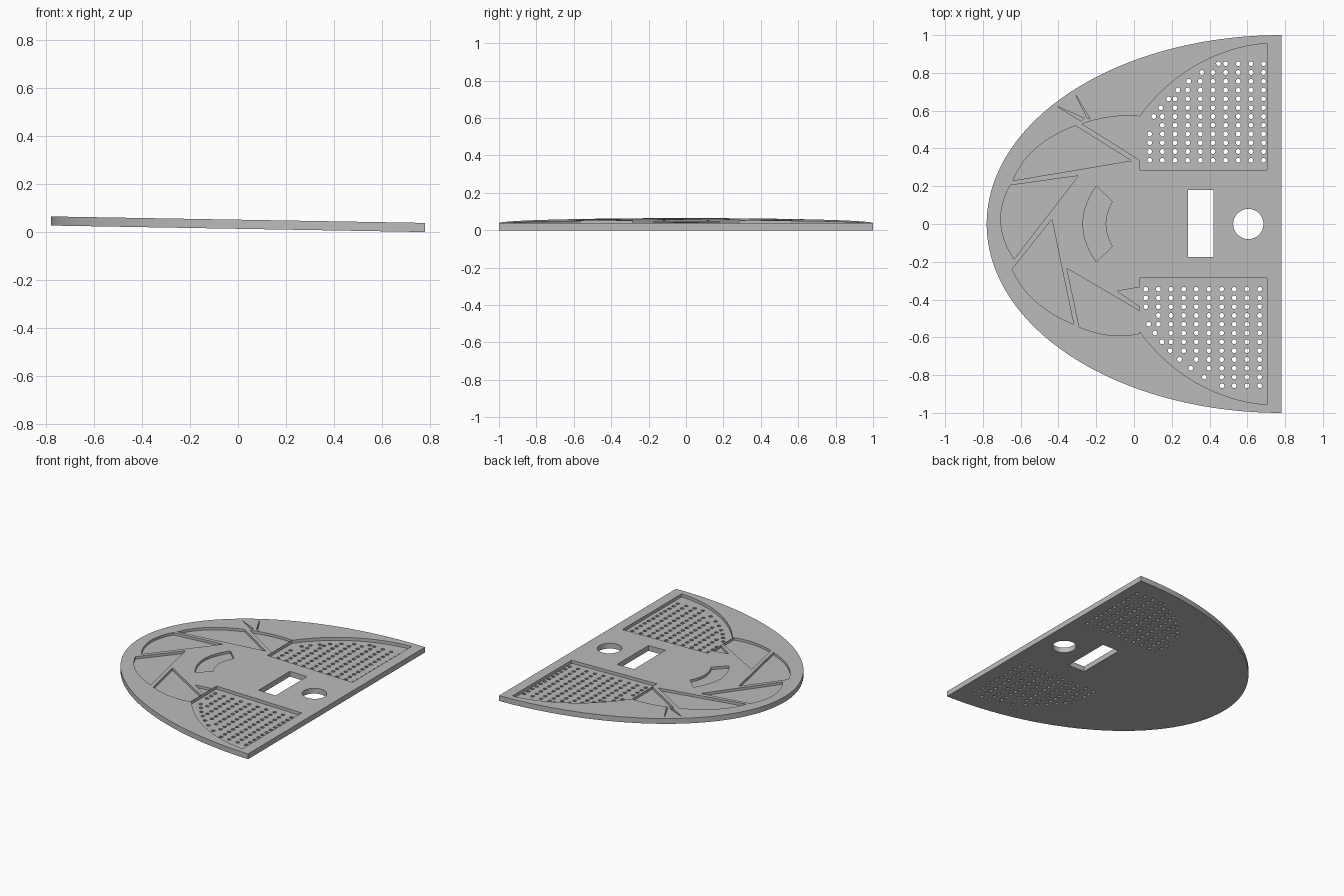
import bpy, bmesh, math
from mathutils import Vector

if "Cube" in bpy.data.objects:
    bpy.data.objects.remove(bpy.data.objects["Cube"])

THICK, SLOPE = 0.038, 0.0173
EDGE = 0.78                      # straight edge of the plate
BLADE_Z, GRILLE_Z = 0.02, 0.016  # recess floor heights

grey = bpy.data.materials.new("plain grey")
grey.use_nodes = True
grey.diffuse_color = (0.5, 0.5, 0.5, 1)
grey.node_tree.nodes["Principled BSDF"].inputs["Base Color"].default_value = (0.5, 0.5, 0.5, 1)

bm = bmesh.new()


def ring(outline, z):
    """Closed loop of edges at one height."""
    verts = [bm.verts.new((x, y, z)) for x, y in outline]
    edges = [bm.edges.new((verts[i - 1], verts[i])) for i in range(len(verts))]
    return verts, edges


def wall(outline, z0, z1):
    """Upright wall following an outline; returns its lower and upper edges."""
    low, low_edges = ring(outline, z0)
    high, high_edges = ring(outline, z1)
    for i in range(len(low)):
        bm.faces.new((low[i - 1], low[i], high[i], high[i - 1]))
    return low_edges, high_edges


def fill(edges):
    """Flat face bounded by the first loop, open at any loops inside it."""
    bmesh.ops.triangle_fill(bm, use_beauty=True, edges=edges, normal=(0, 0, 1))


def ellipse(cx, cy, a, b, start, end, n):
    steps = [math.radians(start + (end - start) * i / n) for i in range(n + 1)]
    return [(cx + a * math.cos(t), cy + b * math.sin(t)) for t in steps]


def circle(x, y, r, n):
    return ellipse(x, y, r, r, 0, 360, n)[:-1]


def bow(a, via, b, n=14):
    """Curve from a to b passing through via."""
    a, via, b = Vector(a), Vector(via), Vector(b)
    c = 2 * via - (a + b) / 2
    steps = [i / n for i in range(n + 1)]
    return [tuple(a * (1 - t) ** 2 + c * 2 * t * (1 - t) + b * t * t) for t in steps]


# Half-elliptical rim
bottom, top = wall(ellipse(EDGE, 0, 1.56, 1, 90, 270, 96), 0, THICK)

# Fan of curved blade recesses, two thin slits and the arched recess
blades = [
    bow((-0.64, 0.23), (-0.52, 0.40), (-0.31, 0.52)) + [(-0.015, 0.335)],
    bow((-0.635, -0.185), (-0.705, 0.01), (-0.655, 0.205)) + [(-0.295, 0.255)],
    bow((-0.32, -0.53), (-0.52, -0.41), (-0.645, -0.24)) + [(-0.435, 0.025)],
    bow((0.028, -0.58), (-0.13, -0.588), (-0.29, -0.545)) + [(-0.355, -0.235), (0.028, -0.46)],
    bow((-0.275, 0.53), (-0.12, 0.567), (0.028, 0.57)) + [(0.028, 0.34)],
    [(-0.09, -0.355), (0.028, -0.335), (0.028, -0.435)],
    [(-0.41, 0.625), (-0.28, 0.545), (-0.265, 0.56)],
    [(-0.315, 0.695), (-0.25, 0.565), (-0.232, 0.555)],
    bow((-0.2, 0.2), (-0.27, 0), (-0.2, -0.2))
    + bow((-0.115, -0.12), (-0.15, 0), (-0.115, 0.12)),
]
for outline in blades:
    floor, lip = wall(outline, BLADE_Z, THICK)
    fill(floor)
    top += lip

# Slot and round hole through the full thickness
slot = [(0.285, -0.175), (0.42, -0.175), (0.42, 0.18), (0.285, 0.18)]
for outline in (slot, circle(0.605, 0, 0.08, 40)):
    low, high = wall(outline, 0, THICK)
    bottom += low
    top += high

# Mirrored grille recesses with rows of perforations
A, B, X0, X1, Y0 = 0.93, 0.96, 0.03, 0.705, 0.287
start = math.degrees(math.acos((X1 - EDGE) / A))
end = math.degrees(math.acos((X0 - EDGE) / A))
grille = ellipse(EDGE, 0, A, B, start, end, 28) + [(X0, Y0), (X1, Y0)]
for side, first, shift in ((1, 0.083, 0.337), (-1, 0.062, 0.345)):
    floor, lip = wall([(x, side * y) for x, y in grille], GRILLE_Z, THICK)
    top += lip
    for row in range(12):
        y = shift + row * 0.0465
        curve = EDGE - 0.86 * math.sqrt(1 - (y / 0.92) ** 2)
        xs = [first + col * 0.067 for col in range(10)]
        xs = [x for x in xs if x > curve + 0.03]
        if curve > first - 0.01:
            xs.append(curve)
        for x in xs:
            low, high = wall(circle(x, side * y, 0.013, 10), 0, GRILLE_Z)
            bottom += low
            floor += high
    fill(floor)

# Top and underside
fill(top)
fill(bottom)
bmesh.ops.recalc_face_normals(bm, faces=bm.faces)

# Lean the plate so the rounded end is higher
for v in bm.verts:
    v.co.z += SLOPE * (EDGE - v.co.x)

mesh = bpy.data.meshes.new("plate")
bm.to_mesh(mesh)
bm.free()
mesh.materials.append(grey)
plate = bpy.data.objects.new("plate", mesh)
bpy.context.collection.objects.link(plate)

bpy.ops.object.select_all(action="DESELECT")
plate.select_set(True)
bpy.context.view_layer.objects.active = plate
bpy.ops.object.shade_smooth_by_angle(angle=math.radians(30))
